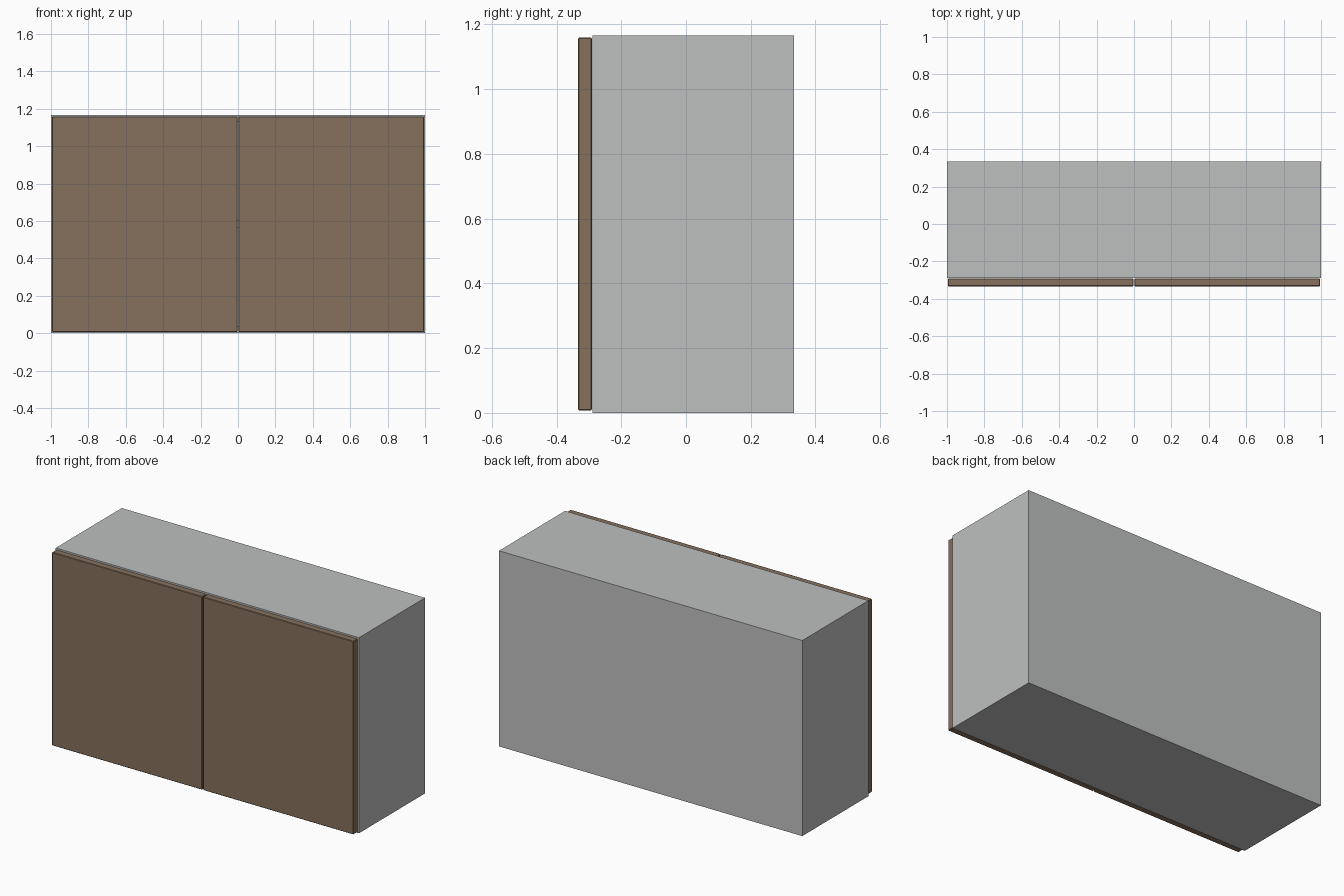
import bpy
import bmesh
from mathutils import Vector

if "Cube" in bpy.data.objects:
    bpy.data.objects.remove(bpy.data.objects["Cube"])


def material(name, rgb):
    m = bpy.data.materials.new(name)
    m.diffuse_color = (*rgb, 1.0)
    m.use_nodes = True
    m.node_tree.nodes["Principled BSDF"].inputs["Base Color"].default_value = m.diffuse_color
    return m


GREY = material("light grey", (0.515, 0.525, 0.52))
BROWN = material("wood brown", (0.238, 0.165, 0.11))


def box(name, lo, hi, mat, bevel=0.0):
    lo, hi = Vector(lo), Vector(hi)
    bm = bmesh.new()
    bmesh.ops.create_cube(bm, size=1.0)
    for v in bm.verts:
        v.co = (lo + hi) / 2 + v.co * (hi - lo)
    mesh = bpy.data.meshes.new(name)
    bm.to_mesh(mesh)
    bm.free()
    mesh.materials.append(mat)
    obj = bpy.data.objects.new(name, mesh)
    bpy.context.collection.objects.link(obj)
    if bevel:
        mod = obj.modifiers.new("edge", 'BEVEL')
        mod.width = bevel
        mod.segments = 1
    return obj


H, T = 1.166, 0.037           # cabinet height, panel thickness
FRONT, BACK = -0.289, 0.333   # carcass depth range
INNER = 1.0 - T

# Side panels and doors, left and right
for side, s in (("left", -1), ("right", 1)):
    x0, x1 = sorted((s * INNER, s * 1.0))
    box(side + "_side_panel", (x0, FRONT, 0), (x1, BACK, H), GREY)
    x0, x1 = sorted((s * 0.003, s * 0.994))
    box(side + "_door", (x0, -0.333, 0.007), (x1, -0.291, H - 0.007), BROWN, 0.003)

# Top, bottom and back panels set between the sides
box("top_panel", (-INNER, FRONT, H - T), (INNER, BACK, H), GREY)
box("bottom_panel", (-INNER, FRONT, 0), (INNER, BACK, T), GREY)
box("back_panel", (-INNER, BACK - 0.02, T), (INNER, BACK, H - T), GREY)

# Inner shelf at mid height
box("shelf", (-INNER, FRONT + 0.03, 0.565), (INNER, BACK - 0.02, 0.565 + T), GREY)
